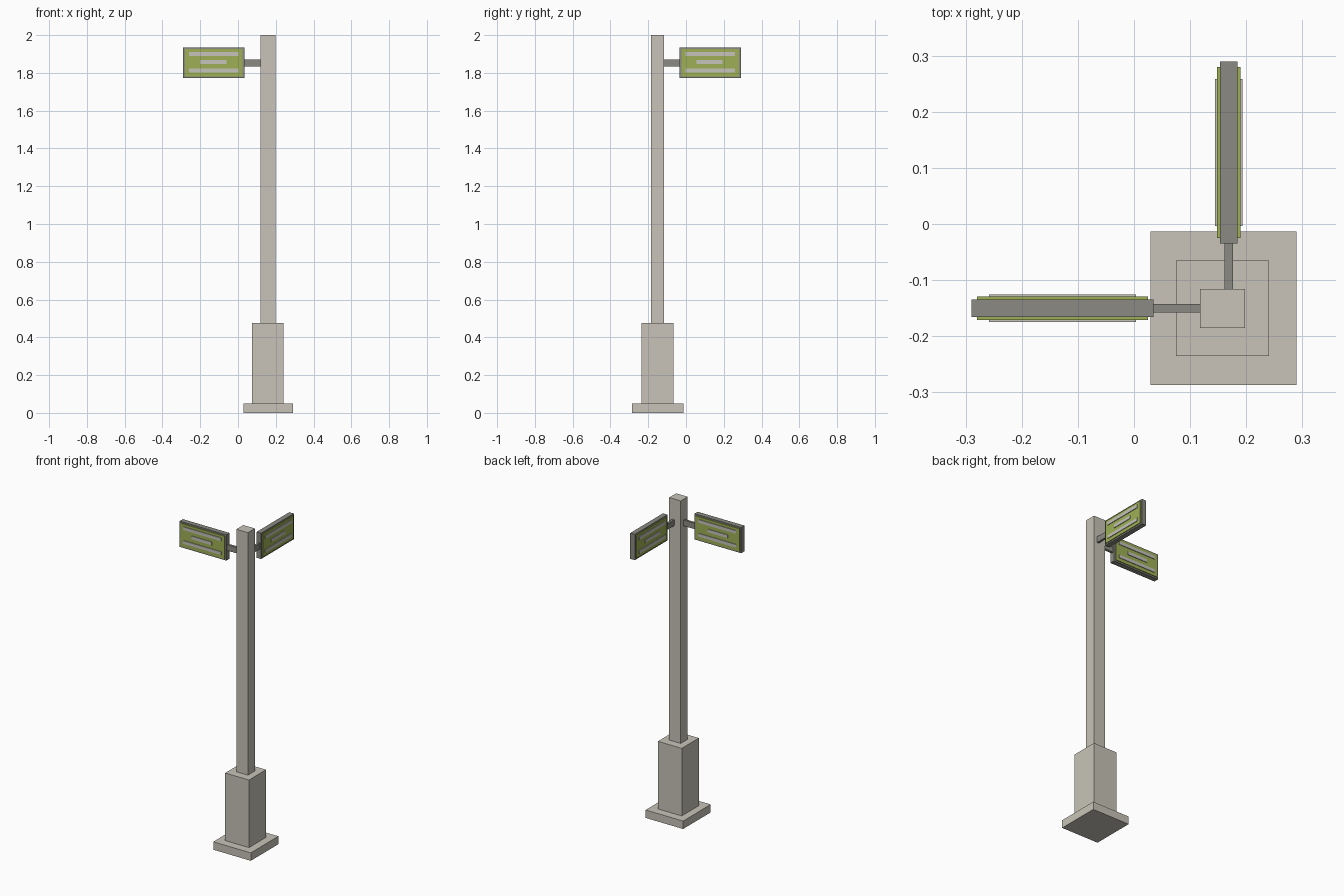
import bpy
from mathutils import Vector

cube = bpy.data.objects.get("Cube")
if cube:
    bpy.data.objects.remove(cube, do_unlink=True)


def make_material(name, rgb):
    mat = bpy.data.materials.new(name)
    mat.use_nodes = True
    mat.diffuse_color = (*rgb, 1)
    mat.node_tree.nodes["Principled BSDF"].inputs["Base Color"].default_value = (*rgb, 1)
    return mat


stone = make_material("warm stone", (0.58, 0.55, 0.48))
metal = make_material("grey metal", (0.26, 0.255, 0.223))
green = make_material("sign green", (0.337, 0.434, 0.091))
pale = make_material("pale stripe", (0.57, 0.55, 0.50))


def box(name, low, high, mat):
    """Box spanning two opposite corners."""
    low, high = Vector(low), Vector(high)
    bpy.ops.mesh.primitive_cube_add(size=1, location=(low + high) / 2)
    obj = bpy.context.object
    obj.name = name
    obj.scale = high - low
    bpy.ops.object.transform_apply(location=False, rotation=False, scale=True)
    obj.data.materials.append(mat)
    return obj


# Post
box("base_slab", (0.029, -0.287, 0), (0.29, -0.013, 0.05), stone)
box("pedestal", (0.075, -0.235, 0.05), (0.241, -0.065, 0.475), stone)
box("pole", (0.118, -0.185, 0.475), (0.198, -0.116, 2), stone)


def sign(prefix, axis, centre, start, end, arm_end):
    """Two-sided hanging sign running along one horizontal axis."""
    def part(name, a, b, half, z0, z1, mat):
        a, b = min(a, b), max(a, b)
        low, high = (a, centre - half, z0), (b, centre + half, z1)
        if axis == "y":
            low, high = (low[1], low[0], z0), (high[1], high[0], z1)
        box(prefix + "_" + name, low, high, mat)

    middle = (start + end) / 2
    part("arm", end, arm_end, 0.0073, 1.833, 1.87, metal)
    part("frame", start, end, 0.0158, 1.773, 1.935, metal)
    part("panel", start + 0.01, end - 0.01, 0.0207, 1.782, 1.926, green)
    # Raised stripes on both faces
    for name, half_length, z in (("top", 0.131, 1.9), ("middle", 0.07, 1.857), ("bottom", 0.131, 1.813)):
        shift = 0 if name != "middle" else -0.003
        part(name + "_stripe", middle - half_length + shift, middle + half_length + shift,
             0.0248, z - 0.01, z + 0.01, pale)


sign("right_sign", "x", -0.15, -0.29, 0.035, 0.12)
sign("back_sign", "y", 0.169, -0.035, 0.29, 0.29)

# Arm joining the back sign to the pole
box("back_sign_bracket", (0.1617, -0.118, 1.833), (0.1763, -0.034, 1.87), metal)
